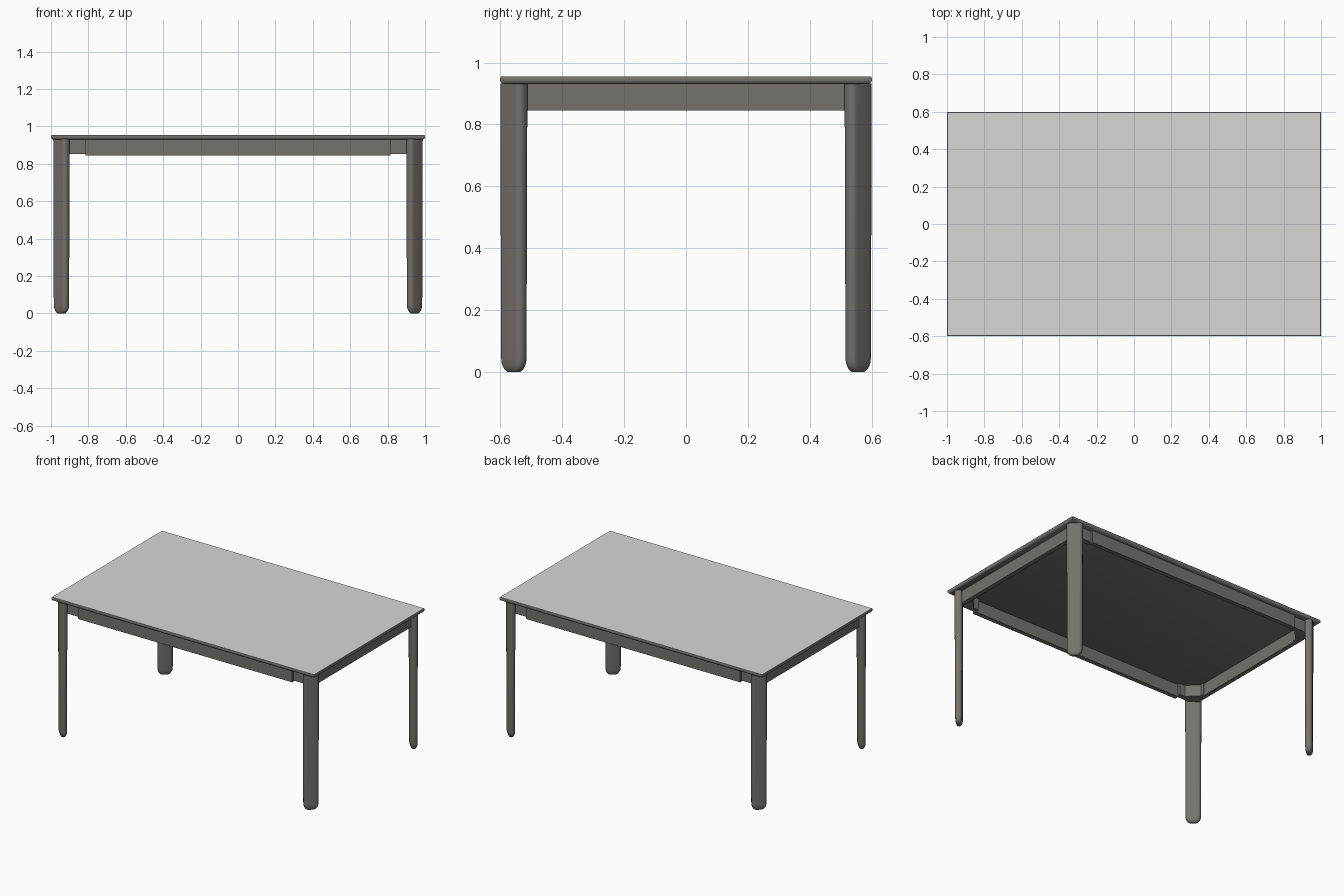
import bpy, bmesh
from math import sin, cos, pi, radians

cube = bpy.data.objects.get("Cube")
if cube:
    bpy.data.objects.remove(cube, do_unlink=True)


def material(name, colour):
    m = bpy.data.materials.new(name)
    m.use_nodes = True
    m.diffuse_color = (*colour, 1)
    bsdf = next(n for n in m.node_tree.nodes if n.type == 'BSDF_PRINCIPLED')
    bsdf.inputs["Base Color"].default_value = (*colour, 1)
    return m


frame_grey = material("warm dark grey", (0.18, 0.17, 0.155))
top_grey = material("light grey", (0.69, 0.68, 0.665))


def loft(name, rings, mats=(frame_grey,), smooth=False):
    """Skin a stack of matching rings and cap both ends."""
    bm = bmesh.new()
    loops = [[bm.verts.new(p) for p in ring] for ring in rings]
    n = len(loops[0])
    for a, b in zip(loops, loops[1:]):
        for i in range(n):
            j = (i + 1) % n
            bm.faces.new((a[i], a[j], b[j], b[i]))
    bm.faces.new(loops[0])
    bm.faces.new(loops[-1])
    bmesh.ops.recalc_face_normals(bm, faces=bm.faces)
    if len(mats) > 1:
        # upward faces take the second colour
        for f in bm.faces:
            f.material_index = int(f.normal.z > 0.9)
    mesh = bpy.data.meshes.new(name)
    bm.to_mesh(mesh)
    bm.free()
    for m in mats:
        mesh.materials.append(m)
    ob = bpy.data.objects.new(name, mesh)
    bpy.context.collection.objects.link(ob)
    if smooth:
        bpy.ops.object.select_all(action='DESELECT')
        ob.select_set(True)
        bpy.context.view_layer.objects.active = ob
        bpy.ops.object.shade_smooth_by_angle(angle=radians(35))
    return ob


def rectangle(x0, x1, y0, y1, z):
    return [(x0, y0, z), (x1, y0, z), (x1, y1, z), (x0, y1, z)]


def board(name, x0, x1, y0, y1, z0, z1):
    return loft(name, [rectangle(x0, x1, y0, y1, z) for z in (z0, z1)])


def rounded_slab(a, b, r, steps=5):
    """Rounded rectangle outline with half sizes a and b."""
    r = min(r, a, b)
    pts = []
    for q, (sx, sy) in enumerate(((1, 1), (-1, 1), (-1, -1), (1, -1))):
        for k in range(steps + 1):
            t = (q + k / steps) * pi / 2
            pts.append((sx * (a - r) + r * cos(t), sy * (b - r) + r * sin(t)))
    return pts


# Table top: thin slab with a softened edge
edge = []
for z, inset in ((0.93, 0.012), (0.934, 0.004), (0.94, 0), (0.95, 0), (0.955, 0.003)):
    edge.append(rectangle(inset - 1, 1 - inset, inset - 0.6, 0.6 - inset, z))
loft("table_top", edge, (frame_grey, top_grey), smooth=True)

# Leg levels: height, half width, half thickness; round foot, slight taper
levels = []
for k in range(7):
    t = k / 6 * pi / 2
    drop = 1 - sin(t)
    levels.append((0.045 * (1 - cos(t)), 0.048 - 0.03 * drop, 0.022 - 0.014 * drop))
levels.append((0.932, 0.05, 0.024))

# Corner block outline, in plan
block = ((0.81, 0.56), (0.81, 0.525), (0.85, 0.525), (0.92, 0.455),
         (0.92, 0.43), (0.95, 0.43), (0.95, 0.52), (0.91, 0.56))

# Legs set diagonally at the corners, each with a corner block behind it
h = 0.5 ** 0.5
for sy, end in ((-1, "front"), (1, "back")):
    for sx, side in ((-1, "right"), (1, "left")):
        rings = [[(sx * (0.944 + h * (u + v)), sy * (0.556 + h * (v - u)), z)
                  for u, v in rounded_slab(a, b, 0.02)] for z, a, b in levels]
        loft(f"{end}_{side}_leg", rings, smooth=True)
        loft(f"{end}_{side}_corner_block",
             [[(sx * x, sy * y, z) for x, y in block] for z in (0.852, 0.931)])

# Aprons: long ones stand proud of the corner blocks
for s, end in ((-1, "front"), (1, "back")):
    y0, y1 = sorted((s * 0.545, s * 0.575))
    board(f"{end}_apron", -0.815, 0.815, y0, y1, 0.845, 0.931)
for s, side in ((-1, "right"), (1, "left")):
    x0, x1 = sorted((s * 0.925, s * 0.955))
    board(f"{side}_apron", x0, x1, -0.525, 0.525, 0.845, 0.931)
